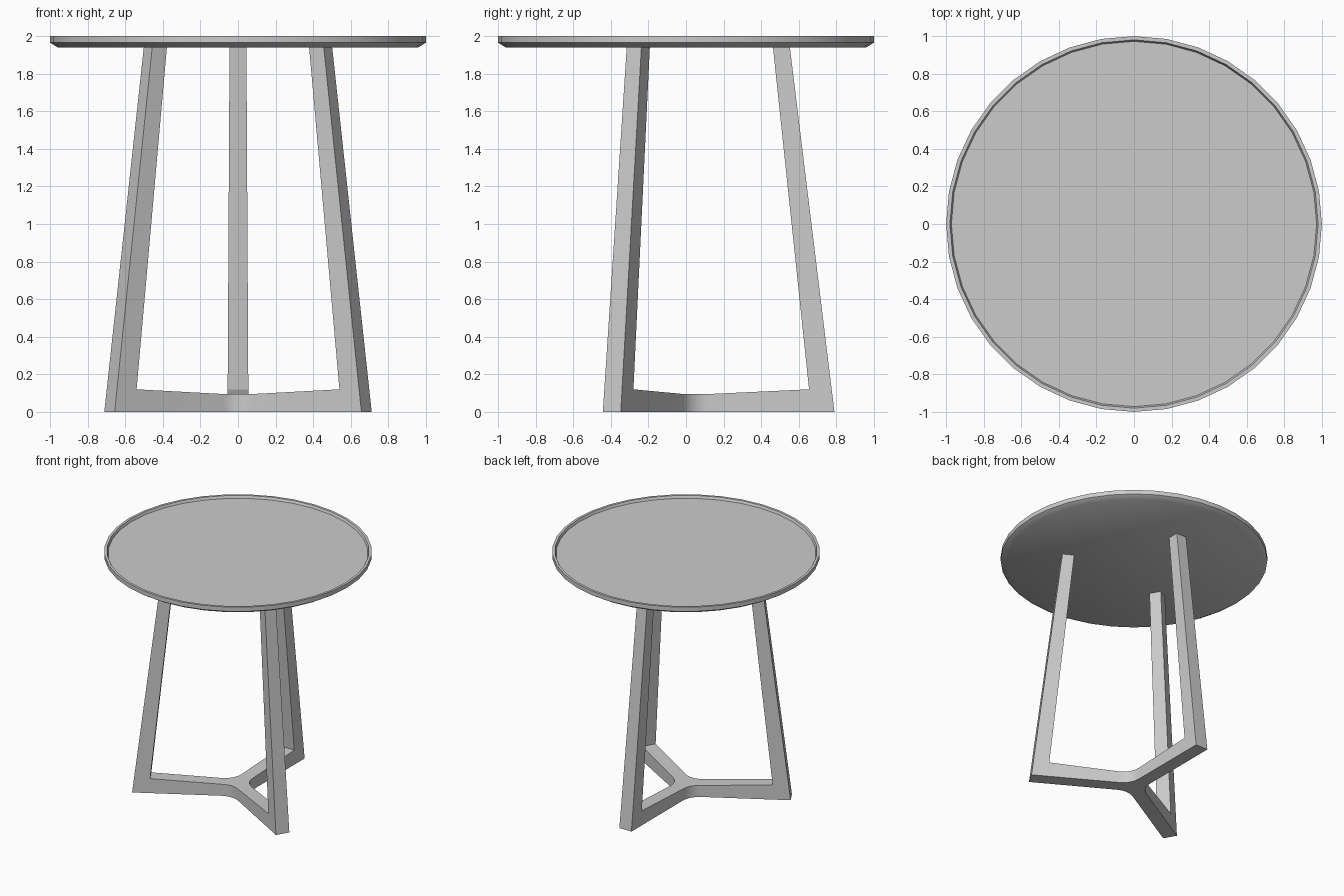
import bpy, bmesh
from math import sin, cos, pi, radians, tan
from mathutils import Vector, Matrix

if "Cube" in bpy.data.objects:
    bpy.data.objects.remove(bpy.data.objects["Cube"])


def finish(name, bm, angle):
    bmesh.ops.remove_doubles(bm, verts=bm.verts, dist=1e-4)
    bmesh.ops.recalc_face_normals(bm, faces=bm.faces)
    me = bpy.data.meshes.new(name)
    bm.to_mesh(me)
    bm.free()
    ob = bpy.data.objects.new(name, me)
    bpy.context.collection.objects.link(ob)
    bpy.ops.object.select_all(action='DESELECT')
    ob.select_set(True)
    bpy.context.view_layer.objects.active = ob
    bpy.ops.object.shade_smooth_by_angle(angle=radians(angle))
    return ob


# Round tray top: 36-sided turned profile with a raised lip
PROFILE = [(0.96, 1.94), (1.0, 1.965), (1.0, 2.0), (0.98, 2.0), (0.972, 1.98)]
N = 36
bm = bmesh.new()
rings = [[bm.verts.new((r * cos(2 * pi * i / N), r * sin(2 * pi * i / N), z))
          for i in range(N)] for r, z in PROFILE]
for a, b in zip(rings, rings[1:]):
    for i in range(N):
        j = (i + 1) % N
        bm.faces.new((a[i], a[j], b[j], b[i]))
bm.faces.new(rings[0][::-1])
bm.faces.new(rings[-1])
finish("table_top", bm, 40)

# Three-armed base: each arm runs out from the hub and turns up into a leg
W, W_TOP = 0.055, 0.045        # half widths at floor and under the top
T, HUB_H = 0.12, 0.095         # arm start radius and hub height
SIDE = [(T, 0, W), (0.79, 0, W), (0.553, 1.94, W_TOP),
        (0.463, 1.94, W_TOP), (0.655, 0.12, W), (T, HUB_H, W)]
ARC = 6                        # segments in each hub fillet

bm = bmesh.new()
outline = []
for k in range(3):
    ang = radians(-30 + 120 * k)
    rot = Matrix.Rotation(ang, 3, 'Z')
    # arm and leg
    L = [bm.verts.new(rot @ Vector((r, w, z))) for r, z, w in SIDE]
    R = [bm.verts.new(rot @ Vector((r, -w, z))) for r, z, w in SIDE]
    for s in (L, R):
        bm.faces.new((s[0], s[1], s[4], s[5]))
        bm.faces.new((s[1], s[2], s[3], s[4]))
    for i in range(5):
        bm.faces.new((L[i], L[i + 1], R[i + 1], R[i]))
    # rounded inside corner towards the next arm
    rad = (T - W / tan(pi / 3)) / tan(pi / 6)
    centre = Vector((T, W + rad, 0))
    outline.append(rot @ Vector((T, -W, 0)))
    for i in range(ARC + 1):
        a = -pi / 2 - (pi / 3) * i / ARC
        outline.append(rot @ (centre + rad * Vector((cos(a), sin(a), 0))))

# hub joining the arms
low = [bm.verts.new(p) for p in outline]
high = [bm.verts.new(p + Vector((0, 0, HUB_H))) for p in outline]
bm.faces.new(low[::-1])
bm.faces.new(high)
step = ARC + 2
for i in range(len(low)):
    if i % step:               # skip the open ends where arms attach
        j = (i + 1) % len(low)
        if j % step:
            bm.faces.new((low[i], low[j], high[j], high[i]))
finish("three_leg_base", bm, 20)
